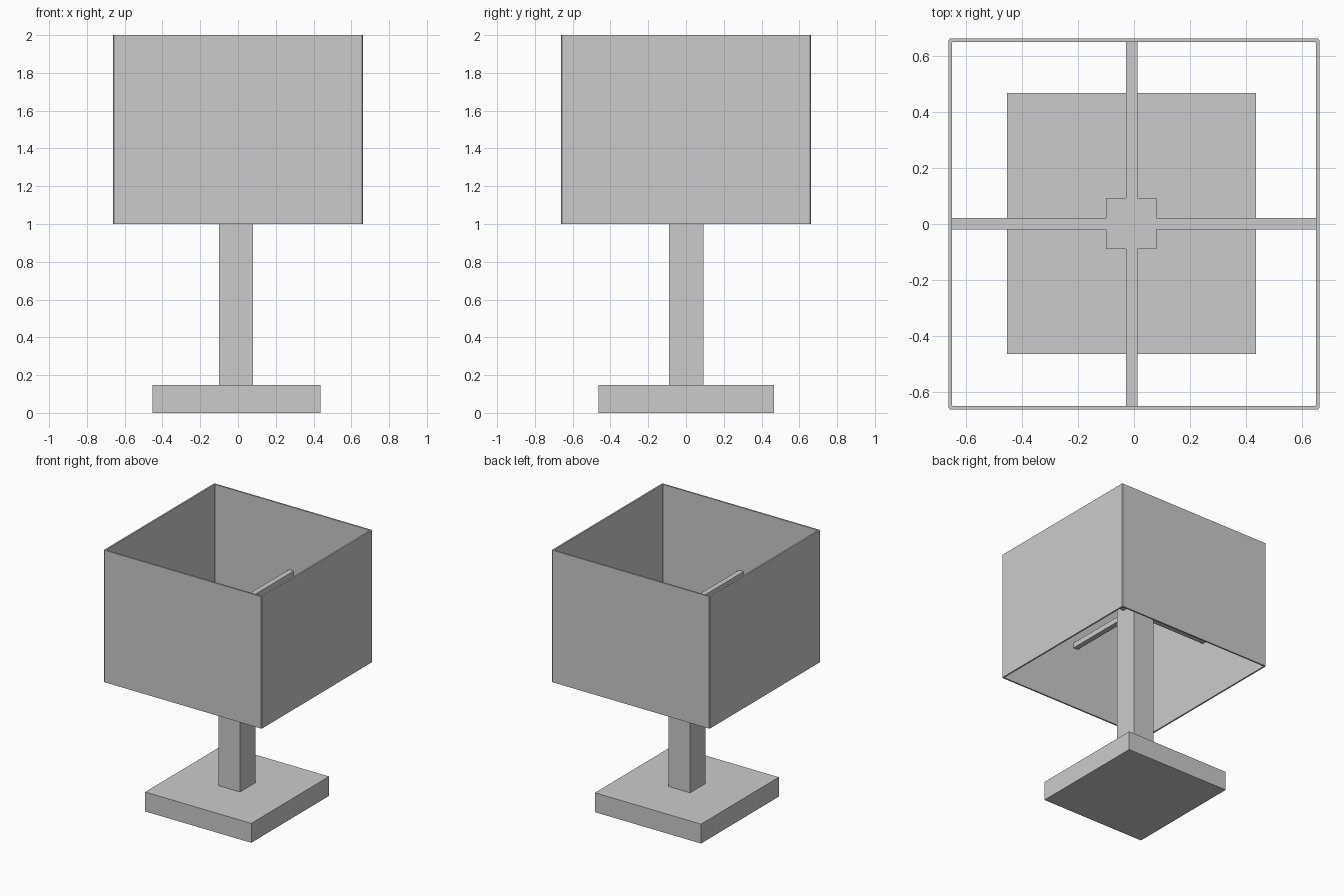
import bpy, bmesh

if "Cube" in bpy.data.objects:
    bpy.data.objects.remove(bpy.data.objects["Cube"])


def finish(name, bm):
    bmesh.ops.recalc_face_normals(bm, faces=bm.faces)
    mesh = bpy.data.meshes.new(name)
    bm.to_mesh(mesh)
    bm.free()
    obj = bpy.data.objects.new(name, mesh)
    bpy.context.collection.objects.link(obj)
    return obj


def box(name, x, y, z):
    """Box from (min, max) ranges on each axis."""
    bm = bmesh.new()
    bmesh.ops.create_cube(bm, size=1)
    for v in bm.verts:
        for i, (lo, hi) in enumerate((x, y, z)):
            v.co[i] = hi if v.co[i] > 0 else lo
    return finish(name, bm)


def chamfered_square(h, c):
    """Square outline of half-width h with corners cut by c."""
    a = h - c
    return [(a, -h), (h, -a), (h, a), (a, h), (-a, h), (-h, a), (-h, -a), (-a, -h)]


def square_tube(name, half, wall, z0, z1):
    """Open-ended square sleeve with slightly eased corners."""
    bm = bmesh.new()
    outer, inner = chamfered_square(half, 0.006), chamfered_square(half - wall, 0.003)
    rings = [[bm.verts.new((px, py, z)) for px, py in loop]
             for loop, z in ((outer, z0), (outer, z1), (inner, z1), (inner, z0))]
    for a, b in zip(rings, rings[1:] + rings[:1]):
        for i in range(8):
            j = (i + 1) % 8
            bm.faces.new((a[i], a[j], b[j], b[i]))
    return finish(name, bm)


# Foot and stem
box("base", (-0.453, 0.436), (-0.464, 0.467), (0, 0.147))
box("stem", (-0.10, 0.08), (-0.09, 0.093), (0.14, 1.525))

# Open square shade
square_tube("shade", 0.662, 0.012, 1.0, 2.0)

# Four rods holding the shade at mid height
rod_z = (1.48, 1.52)
box("rod_left", (-0.655, -0.09), (-0.02, 0.021), rod_z)
box("rod_right", (0.07, 0.655), (-0.02, 0.021), rod_z)
box("rod_front", (-0.028, 0.012), (-0.655, -0.08), rod_z)
box("rod_back", (-0.028, 0.012), (0.085, 0.655), rod_z)
